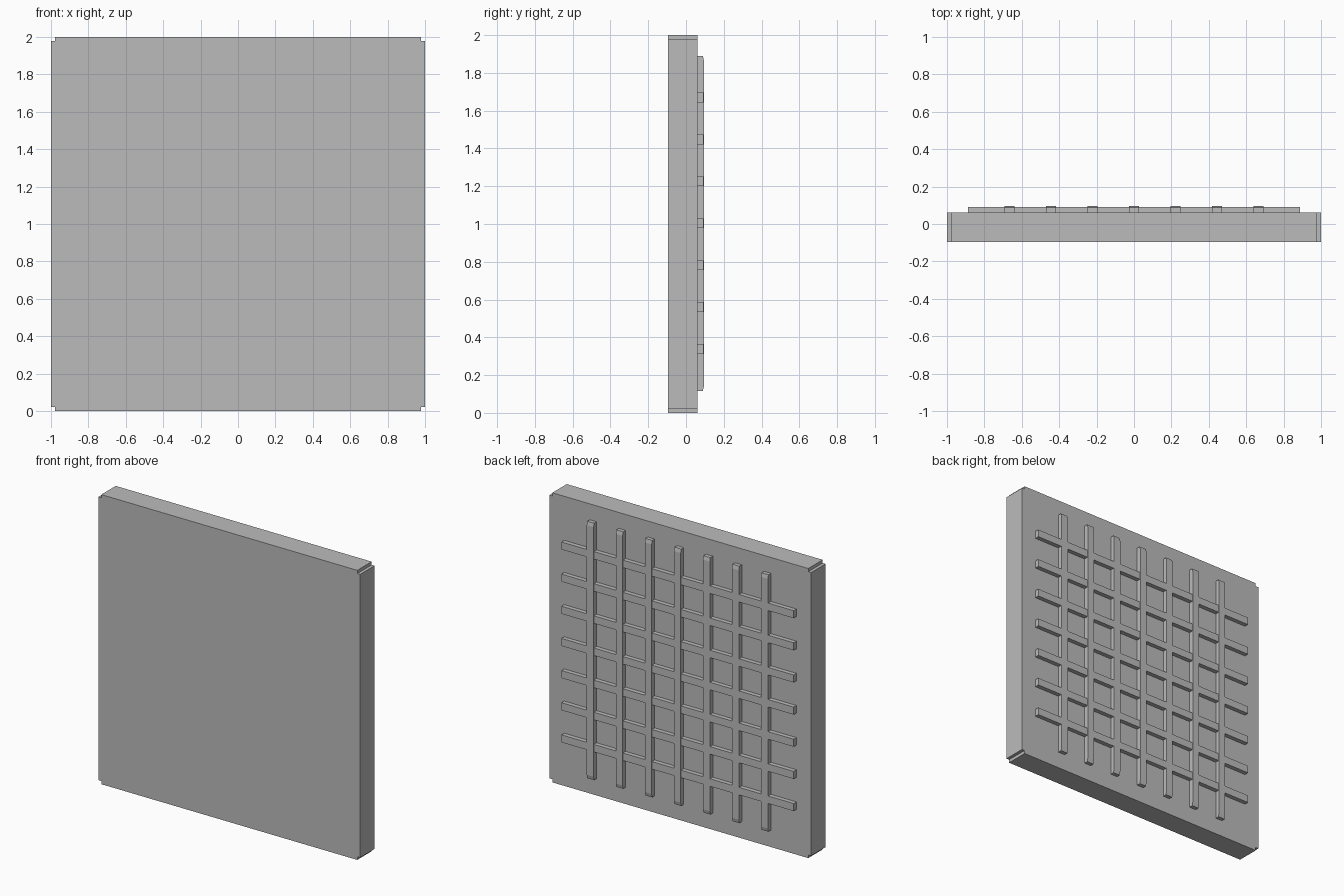
import bpy
import bmesh

cube = bpy.data.objects.get("Cube")
if cube:
    bpy.data.objects.remove(cube)

grey = bpy.data.materials.new("plain_grey")
grey.use_nodes = True
grey.diffuse_color = (0.5, 0.5, 0.5, 1)
grey.node_tree.nodes["Principled BSDF"].inputs["Base Color"].default_value = (0.5, 0.5, 0.5, 1)


def prism(name, outline, offset):
    """Extrude a closed 3D outline along an offset vector."""
    bm = bmesh.new()
    face = bm.faces.new([bm.verts.new(p) for p in outline])
    grown = bmesh.ops.extrude_face_region(bm, geom=[face])["geom"]
    bmesh.ops.translate(bm, vec=offset,
                        verts=[v for v in grown if isinstance(v, bmesh.types.BMVert)])
    bmesh.ops.recalc_face_normals(bm, faces=bm.faces)
    mesh = bpy.data.meshes.new(name)
    bm.to_mesh(mesh)
    bm.free()
    mesh.materials.append(grey)
    obj = bpy.data.objects.new(name, mesh)
    bpy.context.collection.objects.link(obj)
    return obj


FRONT, BACK, RIB_TOP = -0.095, 0.062, 0.095
NOTCH, PITCH, HALF, REACH = 0.022, 0.222, 0.026, 0.887

# Slab with a small square notch in each corner
inner = 1 - NOTCH
quarter = [(1, inner), (inner, inner), (inner, 1)]
outline = []
for turn in range(4):
    for x, z in quarter:
        for _ in range(turn):
            x, z = -z, x
        outline.append((x, FRONT, z + 1))
prism("panel", outline, (0, BACK - FRONT, 0))

# Lattice of ribs on the back
for i in range(7):
    c = (i - 3) * PITCH
    # Upright rib with slightly sloped ends
    side = [(-REACH, BACK - 0.01), (-REACH, RIB_TOP - 0.006), (-REACH + 0.025, RIB_TOP),
            (REACH - 0.025, RIB_TOP), (REACH, RIB_TOP - 0.006), (REACH, BACK - 0.01)]
    prism(f"upright_rib_{i + 1}", [(c - HALF, y, z + 1.003) for z, y in side],
          (2 * HALF, 0, 0))
    # Level rib, a touch lower than the uprights
    z = 1.004 + c
    end = [(BACK - 0.01, z - HALF), (RIB_TOP - 0.003, z - HALF),
           (RIB_TOP - 0.003, z + HALF), (BACK - 0.01, z + HALF)]
    prism(f"level_rib_{i + 1}", [(-REACH, y, h) for y, h in end], (2 * REACH, 0, 0))
